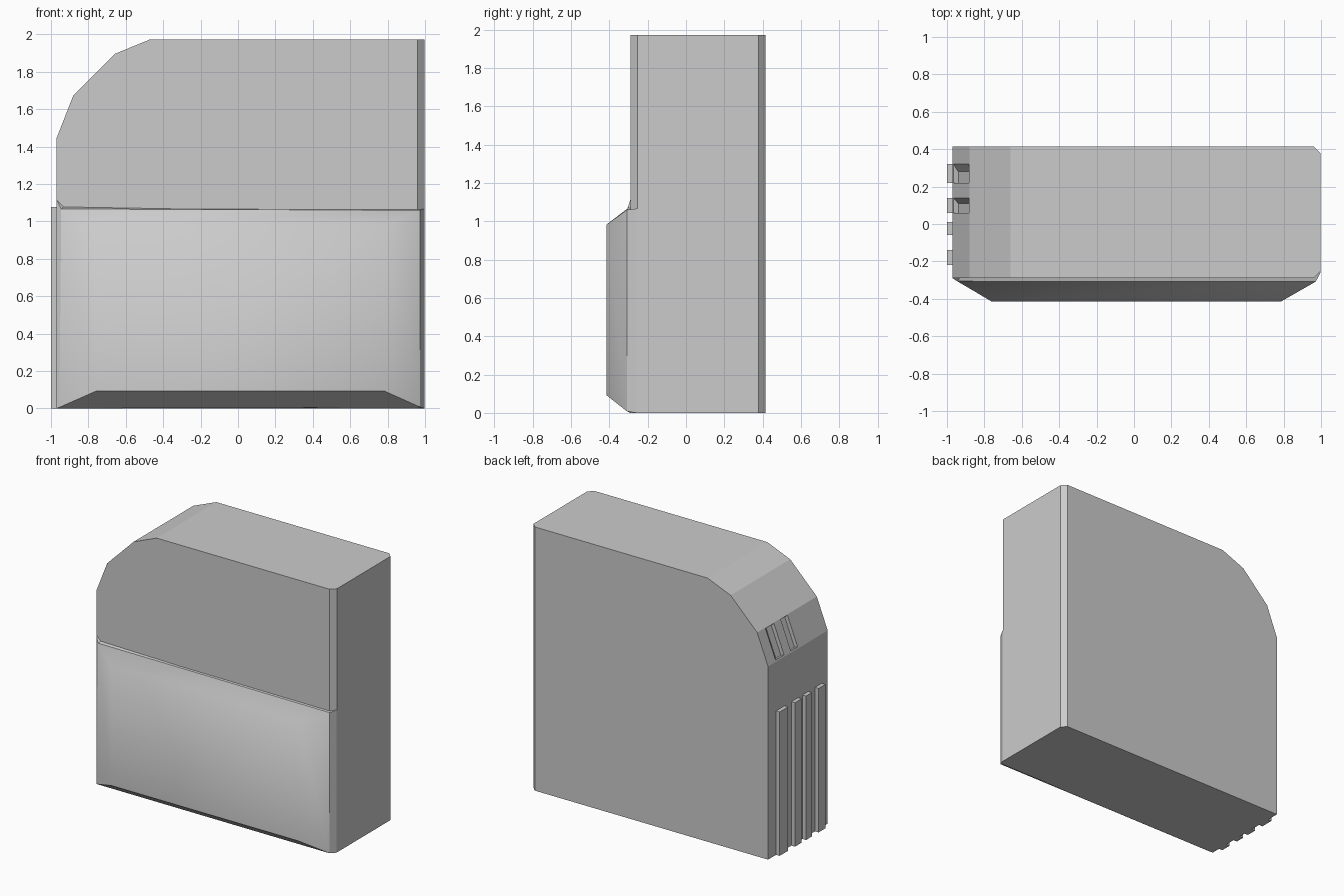
import bpy, bmesh
from mathutils import Vector

if "Cube" in bpy.data.objects:
    bpy.data.objects.remove(bpy.data.objects["Cube"])


def make_object(name, bm):
    bmesh.ops.recalc_face_normals(bm, faces=bm.faces[:])
    mesh = bpy.data.meshes.new(name)
    bm.to_mesh(mesh)
    bm.free()
    obj = bpy.data.objects.new(name, mesh)
    bpy.context.collection.objects.link(obj)
    return obj


def loft(bm, rings):
    """Skin matching closed rings and cap both ends."""
    loops = [[bm.verts.new(p) for p in ring] for ring in rings]
    n = len(loops[0])
    for a, b in zip(loops, loops[1:]):
        for i in range(n):
            j = (i + 1) % n
            bm.faces.new((a[i], a[j], b[j], b[i]))
    bm.faces.new(loops[0])
    bm.faces.new(loops[-1])
    return loops


BACK, FRONT = 0.415, -0.29
LEFT, RIGHT, TOP = -0.97, 0.997, 1.973
low, high = Vector((LEFT, 0, 1.445)), Vector((-0.88, 0, 1.675))

# Body: front outline with a faceted shoulder, right upright edges chamfered
outline = [(LEFT, 0), (RIGHT, 0), (RIGHT, TOP), (-0.47, TOP),
           (-0.66, 1.895), (high.x, high.z), (low.x, low.z)]
bm = bmesh.new()
loft(bm, [[(x, y, z) for x, z in outline] for y in (FRONT, BACK)])
upright = [e for e in bm.edges
           if all(abs(v.co.x - RIGHT) < 1e-4 for v in e.verts)
           and abs(e.verts[0].co.z - e.verts[1].co.z) > 1]
bmesh.ops.bevel(bm, geom=upright, offset=0.036, segments=1, affect='EDGES')
body = make_object("body", bm)

# Two slots sunk into the sloping shoulder, each with one slanted wall
along = (high - low).normalized()
inward = Vector((along.z, 0, -along.x))
bm = bmesh.new()
for y0, y1, y_floor in ((0.22, 0.32, 0.28), (0.06, 0.14, 0.11)):
    section = [(y0, -0.03), (y1, -0.03), (y1, 0), (y_floor, 0.028), (y0, 0.028)]
    loft(bm, [[base + inward * d + Vector((0, y, 0)) for y, d in section]
              for base in (low + along * 0.012, high - along * 0.006)])
cutter = make_object("slot_cutter", bm)
cutter.hide_render = True
cutter.hide_set(True)
mod = body.modifiers.new("slots", 'BOOLEAN')
mod.operation = 'DIFFERENCE'
mod.solver = 'EXACT'
mod.object = cutter

# Front bulge: narrow chamfered rim, then sloping sides to a flat face
rings = [
    [(LEFT, -0.2, 0), (RIGHT, -0.2, 0), (RIGHT, -0.2, 1.066), (LEFT, -0.2, 1.078)],
    [(LEFT, -0.29, 0), (RIGHT, -0.26, 0), (RIGHT, -0.26, 1.066), (LEFT, -0.29, 1.078)],
    [(-0.955, -0.3, 0.006), (0.972, -0.308, 0.008), (0.972, -0.308, 1.06), (-0.945, -0.306, 1.066)],
    [(-0.76, -0.415, 0.092), (0.785, -0.415, 0.092), (0.785, -0.415, 0.983), (-0.76, -0.415, 0.983)],
]
bm = bmesh.new()
loops = loft(bm, rings)
inner, rim = loops[3], loops[2]
soft = {frozenset(p) for p in ((inner[1], inner[2]), (inner[2], inner[3]),
                               (inner[3], inner[0]), (inner[2], rim[2]),
                               (inner[3], rim[3]))}
for f in bm.faces:
    f.smooth = True
for e in bm.edges:
    e.smooth = frozenset(e.verts) in soft
make_object("front_bulge", bm)

# Small fillet where the bulge meets the upper body on the left
bm = bmesh.new()
tip = [bm.verts.new(p) for p in ((LEFT, FRONT, 1.115), (LEFT, FRONT, 1.07),
                                (-0.93, FRONT, 1.075), (-0.945, -0.306, 1.066))]
for a, b, c in ((0, 1, 2), (0, 1, 3), (1, 2, 3), (0, 2, 3)):
    bm.faces.new((tip[a], tip[b], tip[c]))
make_object("corner_fillet", bm)

# Four upright ribs on the left side
for k, (y0, y1) in enumerate(((0.22, 0.32), (0.06, 0.14), (-0.06, 0.01), (-0.22, -0.14))):
    bm = bmesh.new()
    loft(bm, [[(-1, y0, z), (-0.95, y0, z), (-0.95, y1, z), (-1, y1, z)]
              for z in (0, 1.077)])
    make_object(f"side_rib_{k + 1}", bm)
